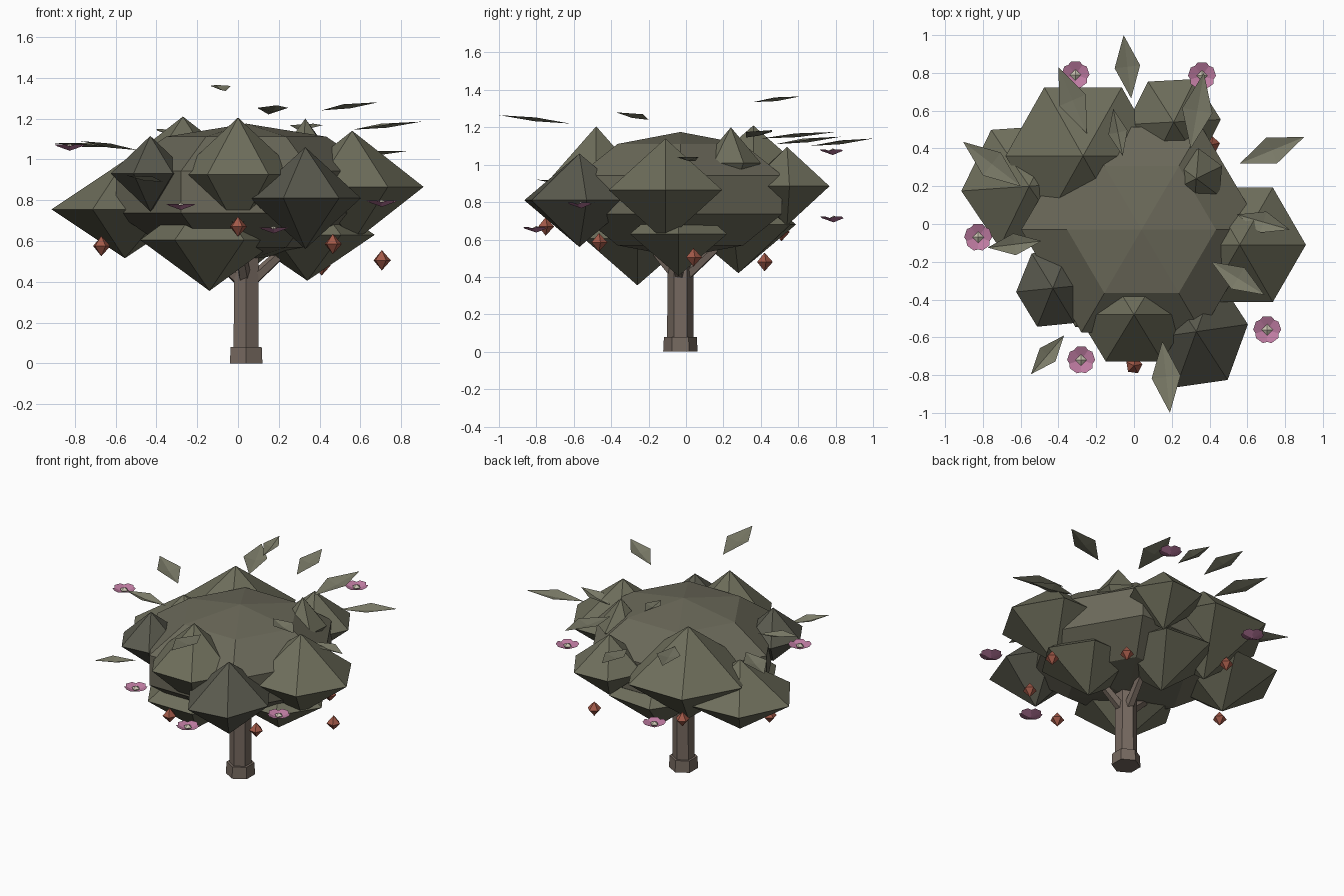
import bpy, bmesh, math
from mathutils import Vector

if "Cube" in bpy.data.objects:
    bpy.data.objects.remove(bpy.data.objects["Cube"])


def material(name, r, g, b):
    m = bpy.data.materials.new(name)
    m.diffuse_color = (r, g, b, 1)
    m.use_nodes = True
    m.node_tree.nodes["Principled BSDF"].inputs["Base Color"].default_value = m.diffuse_color
    return m


LEAFY = material("foliage_green", 0.155, 0.155, 0.105)
DARK = material("foliage_dark", 0.10, 0.10, 0.075)
CORE = material("foliage_core", 0.145, 0.14, 0.10)
LEAF = material("leaf_green", 0.20, 0.20, 0.14)
BARK = material("bark", 0.18, 0.14, 0.115)
FRUIT = material("fruit_red", 0.36, 0.10, 0.065)
PINK = material("petal_pink", 0.52, 0.20, 0.36)
CREAM = material("cream", 0.60, 0.56, 0.45)


def build(name, verts, faces, mat):
    me = bpy.data.meshes.new(name)
    me.from_pydata([tuple(v) for v in verts], [], faces)
    bm = bmesh.new()
    bm.from_mesh(me)
    bmesh.ops.recalc_face_normals(bm, faces=bm.faces)
    bm.to_mesh(me)
    bm.free()
    me.materials.append(mat)
    ob = bpy.data.objects.new(name, me)
    bpy.context.collection.objects.link(ob)
    return ob


def ball(name, c, rx, ry, h, mat, turn=0, seg=6, rings=2):
    """Coarse faceted ball; two rings make a double pyramid."""
    v = [(c[0], c[1], c[2] + h)]
    for i in range(1, rings):
        t = math.pi * i / rings
        for j in range(seg):
            a = math.radians(turn) + math.tau * j / seg
            v.append((c[0] + rx * math.sin(t) * math.cos(a),
                      c[1] + ry * math.sin(t) * math.sin(a),
                      c[2] + h * math.cos(t)))
    v.append((c[0], c[1], c[2] - h))
    last = len(v) - 1
    f = []
    for j in range(seg):
        k = (j + 1) % seg
        f.append((0, 1 + j, 1 + k))
        for i in range(rings - 2):
            o = 1 + i * seg
            f.append((o + j, o + seg + j, o + seg + k, o + k))
        o = last - seg
        f.append((last, o + k, o + j))
    return build(name, v, f, mat)


def limb(name, a, b, r1, r2, seg=6):
    """Tapered wooden prism between two points."""
    a, b = Vector(a), Vector(b)
    d = b - a
    bpy.ops.mesh.primitive_cone_add(vertices=seg, radius1=r1, radius2=r2,
                                    depth=d.length, location=(a + b) / 2)
    ob = bpy.context.object
    ob.rotation_euler = d.to_track_quat('Z', 'Y').to_euler()
    ob.name = name
    ob.data.materials.append(BARK)
    return ob


# Trunk, root collar and branches
CX, CY = 0.04, -0.03
limb("root_collar", (CX, CY, 0), (CX, CY, 0.08), 0.092, 0.088)
limb("trunk", (CX, CY, 0.05), (CX, CY, 0.62), 0.071, 0.068)
for i, (dx, dy) in enumerate([(-0.26, -0.06), (0.26, -0.04), (0.05, 0.26), (-0.04, -0.2)]):
    limb(f"branch_{i + 1}", (CX, CY, 0.38), (CX + dx, CY + dy, 0.62), 0.034, 0.024, 5)

# Crown: one large core with faceted clumps around it
ball("crown_core", (CX, CY, 0.84), 0.67, 0.66, 0.335, CORE, 0, 6, 5)
clumps = [  # centre, x radius, y radius, half height, turn, material
    ((0.56, -0.11, 0.865), 0.35, 0.35, 0.275, 0, LEAFY),
    ((0.33, -0.57, 0.81), 0.275, 0.32, 0.25, 7, DARK),
    ((0.00, -0.48, 0.925), 0.30, 0.285, 0.28, 0, LEAFY),
    ((-0.43, -0.34, 0.93), 0.195, 0.225, 0.185, 5, DARK),
    ((-0.555, 0.20, 0.755), 0.36, 0.36, 0.24, 4, LEAFY),
    ((-0.27, 0.36, 0.89), 0.41, 0.42, 0.32, 0, LEAFY),
    ((0.21, 0.54, 0.885), 0.25, 0.255, 0.21, 3, LEAFY),
    ((0.34, -0.04, 0.63), 0.33, 0.30, 0.225, 0, LEAFY),
    ((0.01, 0.28, 0.68), 0.33, 0.34, 0.26, -5, LEAFY),
    ((-0.14, -0.26, 0.605), 0.34, 0.33, 0.25, 0, LEAFY),
    ((0.33, 0.24, 1.01), 0.15, 0.16, 0.19, 25, LEAFY),
]
for i, (c, rx, ry, h, t, m) in enumerate(clumps):
    ball(f"foliage_clump_{i + 1}", c, rx, ry, h, m, t)


# Loose leaves: folded diamonds from stem end to tip
def leaf(name, tail, tip):
    a, b = Vector(tail), Vector(tip)
    d = b - a
    side = d.cross(Vector((0, 0, 1))).normalized() * d.length * 0.2
    mid = a.lerp(b, 0.5)
    up = Vector((0, 0, 0.01))
    build(name, [a, mid + side + up, b, mid - side + up, mid - up],
          [(0, 1, 4), (1, 2, 4), (2, 3, 4), (3, 0, 4)], LEAF)


leaves = [
    ((-0.015, 0.665, 1.10), (-0.055, 1.0, 1.14)),
    ((-0.06, 0.36, 1.335), (-0.11, 0.61, 1.365)),
    ((0.56, 0.32, 1.145), (0.90, 0.46, 1.185)),
    ((0.545, 0.05, 1.02), (0.825, -0.03, 1.04)),
    ((0.41, -0.20, 1.24), (0.69, -0.375, 1.28)),
    ((0.15, -0.62, 1.22), (0.19, -1.0, 1.265)),
    ((-0.37, -0.59, 0.89), (-0.545, -0.795, 0.92)),
    ((-0.49, -0.09, 1.045), (-0.775, -0.125, 1.09)),
    ((-0.60, 0.20, 1.06), (-0.905, 0.435, 1.08)),
    ((-0.25, 0.48, 1.11), (-0.40, 0.83, 1.15)),
    ((0.30, 0.40, 1.14), (0.37, 0.80, 1.175)),
]
for i, (a, b) in enumerate(leaves):
    leaf(f"leaf_{i + 1}", a, b)


# Flowers: shallow cups of five broad petals with a faceted heart
def flower(name, c):
    v, f = [], []
    for k in range(5):
        o = len(v)
        for r, da, z in [(0.0, 0, -0.018), (0.064, -38, 0.004), (0.074, -18, 0.012),
                         (0.074, 18, 0.012), (0.064, 38, 0.004)]:
            a = math.radians(90 + 72 * k + da)
            v.append((c[0] + r * math.cos(a), c[1] + r * math.sin(a), c[2] + z))
        f += [(o, o + 1, o + 2), (o, o + 2, o + 3), (o, o + 3, o + 4)]
    build(name + "_petals", v, f, PINK)
    ball(name + "_heart", c, 0.03, 0.03, 0.018, CREAM, 0, 4)


blooms = [(-0.31, 0.79, 0.71), (0.36, 0.785, 1.07), (-0.825, -0.07, 1.06),
          (-0.28, -0.72, 0.77), (0.705, -0.56, 0.785), (0.175, -0.80, 0.655)]
for i, c in enumerate(blooms):
    flower(f"flower_{i + 1}", c)

# Hanging fruit
fruits = [(-0.67, 0.04, 0.575), (0, -0.75, 0.67), (0.465, -0.465, 0.585),
          (0.705, 0.04, 0.505), (0.41, 0.42, 0.48), (-0.33, 0.51, 0.64)]
for i, c in enumerate(fruits):
    ball(f"fruit_{i + 1}", c, 0.045, 0.045, 0.05, FRUIT, 10, 5)
